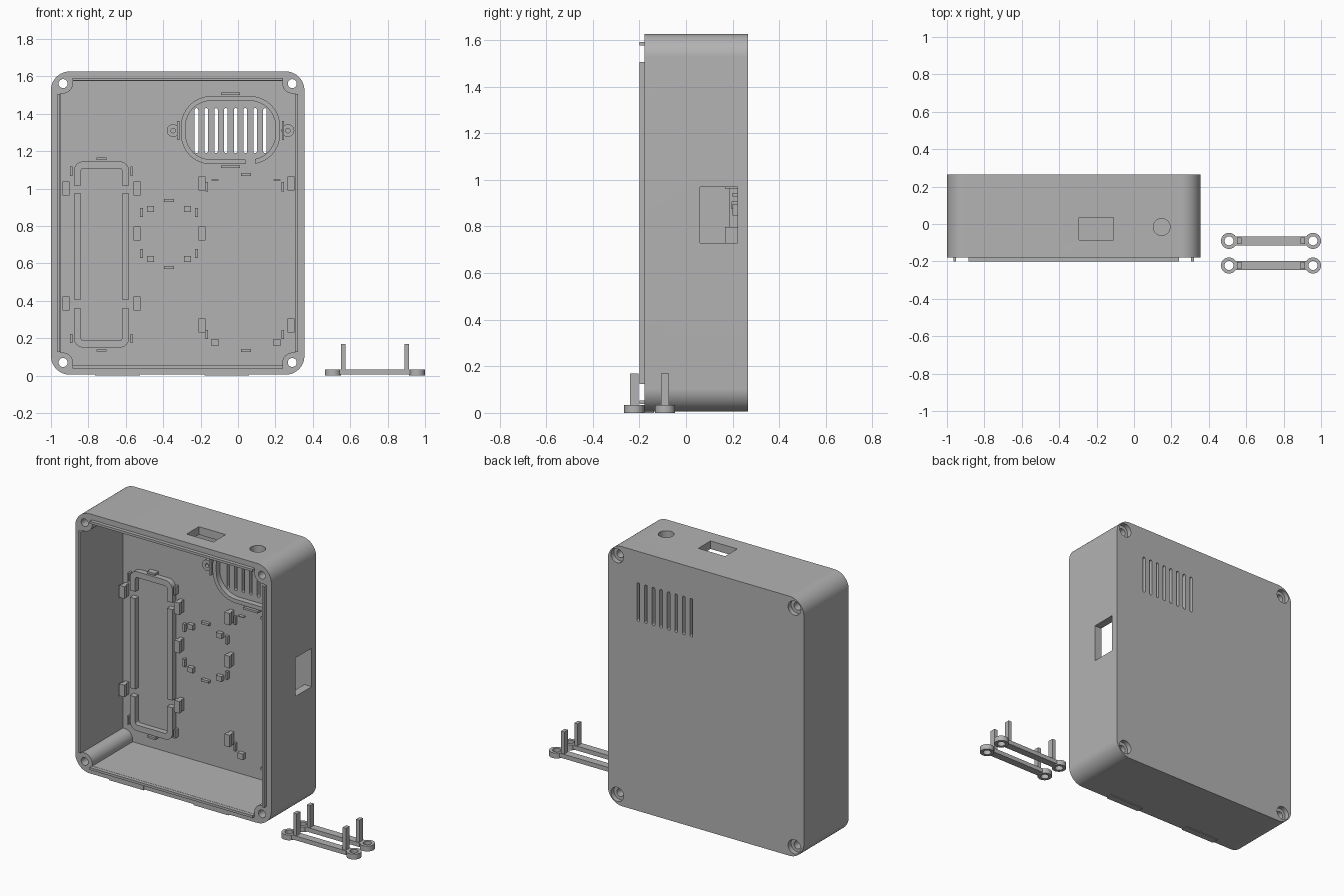
import bpy, bmesh
from math import cos, sin, pi

cube = bpy.data.objects.get("Cube")
if cube:
    bpy.data.objects.remove(cube, do_unlink=True)

grey = bpy.data.materials.new("plain_grey")
grey.use_nodes = True
grey.diffuse_color = (0.45, 0.45, 0.45, 1)
grey.node_tree.nodes["Principled BSDF"].inputs["Base Color"].default_value = grey.diffuse_color

FLOOR, RIM, BACK = 0.22, -0.178, 0.265
BOX_X, BOX_Z, HALF_W, HALF_H = -0.3225, 0.8155, 0.6775, 0.8105
WALL = 0.05


def arc(cx, cz, r, start, sweep, steps):
    angles = [start + sweep * i / steps for i in range(steps + 1)]
    return [(cx + r * cos(a), cz + r * sin(a)) for a in angles]


def rounded(x0, x1, z0, z1, r, steps=8):
    corners = [(x1 - r, z1 - r), (x0 + r, z1 - r), (x0 + r, z0 + r), (x1 - r, z0 + r)]
    return [p for i, (x, z) in enumerate(corners) for p in arc(x, z, r, i * pi / 2, pi / 2, steps)]


def circle(x, z, r):
    return arc(x, z, r, 0, 2 * pi, 32)[:-1]


def prism(name, outline, lo, hi, axis="y"):
    """Extrude an outline along y (outline is x, z) or along z (outline is x, y)."""
    bm = bmesh.new()
    place = (lambda a, b: (a, lo, b)) if axis == "y" else (lambda a, b: (a, b, lo))
    face = bm.faces.new([bm.verts.new(place(a, b)) for a, b in outline])
    grown = bmesh.ops.extrude_face_region(bm, geom=[face])["geom"]
    shift = (0, hi - lo, 0) if axis == "y" else (0, 0, hi - lo)
    bmesh.ops.translate(bm, vec=shift, verts=[g for g in grown if isinstance(g, bmesh.types.BMVert)])
    bmesh.ops.recalc_face_normals(bm, faces=bm.faces)
    mesh = bpy.data.meshes.new(name)
    bm.to_mesh(mesh)
    bm.free()
    mesh.materials.append(grey)
    obj = bpy.data.objects.new(name, mesh)
    bpy.context.collection.objects.link(obj)
    return obj


def box(name, x0, x1, y0, y1, z0, z1):
    return prism(name, [(x0, z0), (x1, z0), (x1, z1), (x0, z1)], y0, y1)


def block(name, x, z, w, h, top):
    return box(name, x - w / 2, x + w / 2, top, FLOOR + 0.004, z - h / 2, z + h / 2)


def cut(target, *cutters):
    bpy.context.view_layer.objects.active = target
    for cutter in cutters:
        cutter.hide_render = True
        mod = target.modifiers.new("cut", "BOOLEAN")
        mod.operation, mod.solver, mod.object = "DIFFERENCE", "EXACT", cutter
        bpy.ops.object.modifier_apply(modifier=mod.name)
        bpy.data.objects.remove(cutter, do_unlink=True)
    return target


# Enclosure with a cavity that leaves a screw post in every corner
x0, x1 = BOX_X - HALF_W, BOX_X + HALF_W
z0, z1 = BOX_Z - HALF_H, BOX_Z + HALF_H
shell = prism("enclosure", rounded(x0, x1, z0, z1, 0.1, 16), RIM, BACK)
cavity = []
POST, R = 0.068, 0.055
for sx, sz in ((1, 1), (-1, 1), (-1, -1), (1, -1)):
    px, pz = BOX_X + sx * (HALF_W - WALL), BOX_Z + sz * (HALF_H - WALL)
    cx, cz = px - sx * (POST - R), pz - sz * (POST - R)
    pts = [(px, pz - sz * POST)]
    pts += [(cx - sx * R * sin(t * pi / 16), cz - sz * R * cos(t * pi / 16)) for t in range(9)]
    pts.append((px - sx * POST, pz))
    cavity += pts if sx * sz > 0 else pts[::-1]
cut(shell, prism("cavity", cavity, RIM - 0.1, FLOOR))

# Through holes with counterbores at the back
INSET = 0.065
for x in (x0 + INSET, x1 - INSET):
    for z in (z0 + INSET, z1 - INSET):
        cut(shell, prism("screw_hole", circle(x, z, 0.024), RIM - 0.1, BACK + 0.1),
            prism("counterbore", circle(x, z, 0.044), BACK - 0.03, BACK + 0.1))

# Vent slots
for i in range(8):
    x = -0.222 + i * 0.0523
    cut(shell, prism("slot", rounded(x - 0.0095, x + 0.0095, 1.19, 1.43, 0.009, 4), 0.1, 0.4))

# Connector openings in the top and the left wall
cut(shell, box("top_window", -0.295, -0.11, -0.085, 0.035, 1.5, 1.7),
    prism("jack_hole", circle(0.148, -0.016, 0.045), 1.5, 1.7, "z"),
    box("side_window", 0.25, 0.45, 0.06, FLOOR, 0.73, 0.97))

# Locating lip, interrupted at the posts
for side, a in (("right", x0 + 0.034), ("left", x1 - 0.049)):
    box("lip_" + side, a, a + 0.015, -0.2, RIM + 0.01, z0 + 0.12, z1 - 0.12)
for side, a in (("bottom", z0 + 0.034), ("top", z1 - 0.049)):
    box("lip_" + side, x0 + 0.115, x1 - 0.115, -0.2, RIM + 0.01, a, a + 0.015)

# Latch pads under the front rim
for x in (-0.645, -0.06):
    box("latch_pad", x - 0.12, x + 0.12, RIM - 0.003, RIM + 0.04, 0, 0.03)

# Oval frame around the vent, with a cable gap
cut(prism("vent_frame", rounded(-0.305, 0.225, 1.13, 1.494, 0.16), 0.185, FLOOR + 0.004),
    prism("inner", rounded(-0.28, 0.2, 1.155, 1.469, 0.135), 0.1, 0.3),
    box("gap", 0.04, 0.09, 0.1, 0.3, 1.1, 1.2))
for s in (-1, 1):
    x = -0.04 + s * 0.307
    lug = prism("vent_lug", circle(x, 1.31, 0.034), 0.19, FLOOR + 0.004)
    cut(lug, prism("lug_hole", circle(x, 1.31, 0.012), 0.1, FLOOR))
    block("vent_side_stop", -0.04 + s * 0.28, 1.31, 0.012, 0.1, 0.18)
    block("vent_end_stop", -0.04, 1.312 + s * 0.196, 0.1, 0.013, 0.18)

# Long tray frame split into end and side pieces
cut(prism("tray_frame", rounded(-0.877, -0.583, 0.15, 1.145, 0.05), 0.185, FLOOR + 0.004),
    prism("tray_inner", rounded(-0.84, -0.62, 0.187, 1.108, 0.015), 0.1, 0.3),
    box("gap_top", -1, -0.5, 0.1, 0.3, 0.973, 1.016),
    box("gap_bottom", -1, -0.5, 0.1, 0.3, 0.36, 0.406))
for z in (0.198, 1.092):
    for x in (-0.892, -0.57):
        block("tray_side_stop", x, z, 0.012, 0.05, 0.185)
for z in (0.134, 1.16):
    block("tray_end_stop", -0.73, z, 0.055, 0.013, 0.185)


# Snap clips: a stem with a wider hooked head
def clip(x, z):
    block("clip_stem", x, z, 0.026, 0.075, 0.18)
    box("clip_head", x - 0.0185, x + 0.0185, 0.167, 0.19, z - 0.0375, z + 0.0375)


for x, heights in ((-0.92, (0.385, 1.0)), (-0.54, (0.385, 0.76, 1.0)),
                   (-0.193, (0.267, 0.76, 1.028)), (0.283, (0.267, 1.028))):
    for z in heights:
        clip(x, z)

# Square module seat in the middle
for sx in (-1, 1):
    block("seat_end_stop", -0.369, 0.757 + sx * 0.179, 0.053, 0.015, 0.2)
    for sz in (-1, 1):
        block("seat_side_stop", -0.369 + sx * 0.147, 0.762 + sz * 0.11, 0.015, 0.048, 0.2)
        block("seat_pad", -0.369 + sx * 0.099, 0.757 + sz * 0.134, 0.037, 0.032, 0.195)

# Board seat on the left
for z in (0.134, 1.075):
    block("board_end_stop", 0.043, z, 0.053, 0.015, 0.2)
for x in (-0.122, 0.208):
    block("board_pad", x, 0.177, 0.037, 0.037, 0.195)
    block("board_ledge", x, 1.046, 0.037, 0.005, 0.2)
for x in (-0.166, 0.24):
    for z in (0.22, 1.01):
        block("board_side_stop", x, z, 0.013, 0.05, 0.2)

# Two separate retaining bars with eyelets and pegs
for y in (-0.09, -0.222):
    box("bar", 0.54, 0.92, y - 0.024, y + 0.024, 0.006, 0.033)
    for eye, peg in ((0.508, 0.5625), (0.957, 0.9025)):
        ring = prism("bar_eyelet", circle(eye, y, 0.043), 0, 0.033, "z")
        cut(ring, prism("eyelet_hole", circle(eye, y, 0.024), -0.1, 0.1, "z"))
        box("bar_peg", peg - 0.0115, peg + 0.0115, y - 0.018, y + 0.018, 0.01, 0.17)

# Smooth the rounded surfaces, keeping edges sharp
bpy.ops.object.select_all(action="DESELECT")
for obj in bpy.context.collection.objects:
    if obj.type == "MESH":
        obj.select_set(True)
bpy.context.view_layer.objects.active = shell
bpy.ops.object.shade_smooth_by_angle(angle=pi / 6)
